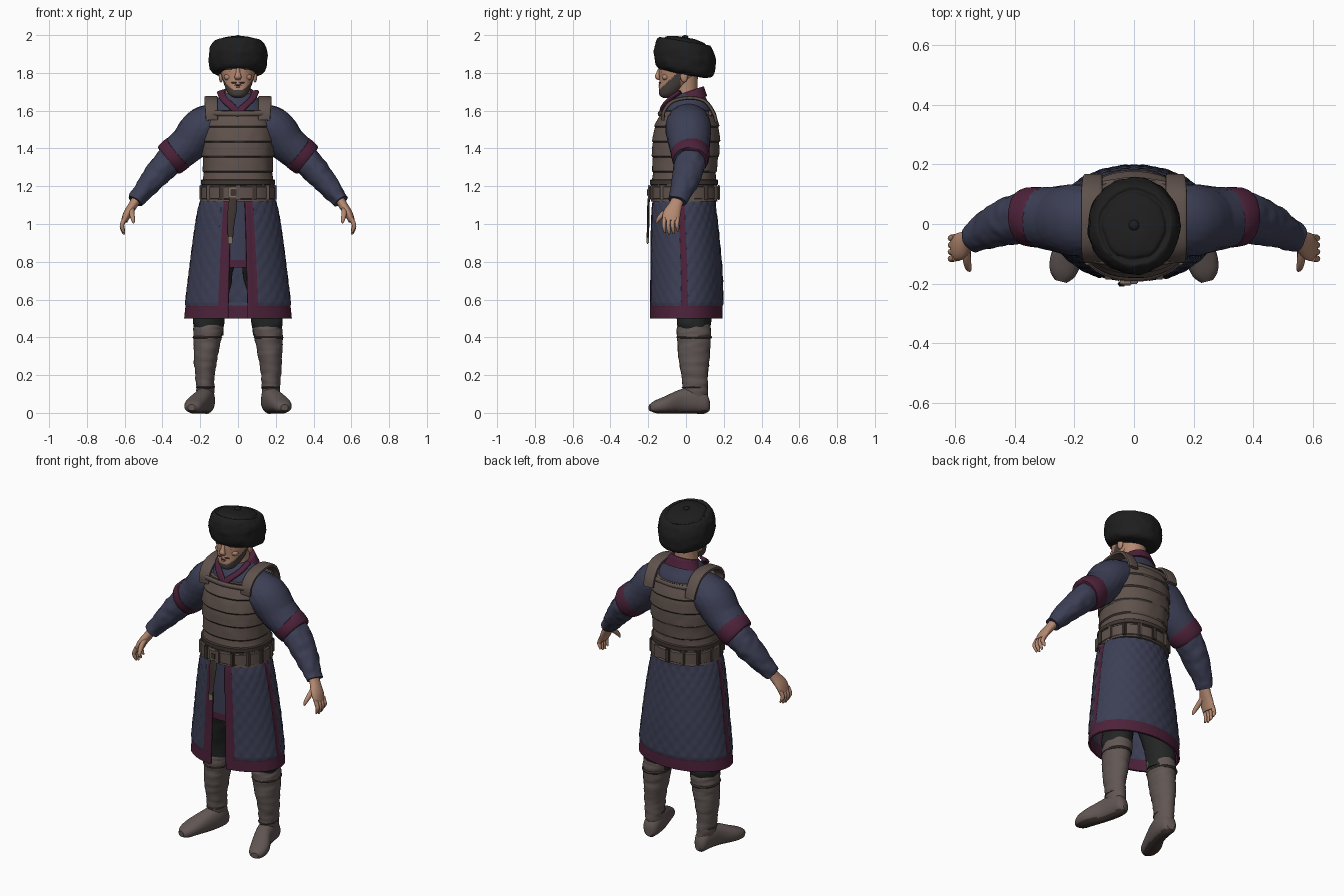
import bpy, bmesh, math
from mathutils import Vector, noise

if "Cube" in bpy.data.objects:
    bpy.data.objects.remove(bpy.data.objects["Cube"])


def colour(name, r, g, b):
    m = bpy.data.materials.new(name)
    m.use_nodes = True
    m.diffuse_color = (r, g, b, 1)
    bsdf = m.node_tree.nodes["Principled BSDF"]
    bsdf.inputs["Base Color"].default_value = (r, g, b, 1)
    bsdf.inputs["Roughness"].default_value = 0.9
    return m


NAVY = colour("navy_cloth", .045, .049, .09)
MAROON = colour("maroon_trim", .075, .016, .042)
LEATHER = colour("brown_leather", .115, .084, .073)
DARK = colour("dark_leather", .05, .036, .031)
BOOT = colour("boot_leather", .12, .095, .088)
FUR = colour("black_fur", .013, .013, .013)
SKIN = colour("skin", .46, .25, .165)
BEARD = colour("beard_grey", .07, .055, .05)
TROUSER = colour("dark_trousers", .017, .019, .018)
METAL = colour("dull_brass", .22, .17, .12)


def finish(name, bm, mats, angle=40):
    bmesh.ops.recalc_face_normals(bm, faces=bm.faces)
    me = bpy.data.meshes.new(name)
    bm.to_mesh(me)
    bm.free()
    for m in mats:
        me.materials.append(m)
    ob = bpy.data.objects.new(name, me)
    bpy.context.collection.objects.link(ob)
    bpy.ops.object.select_all(action='DESELECT')
    ob.select_set(True)
    bpy.context.view_layer.objects.active = ob
    bpy.ops.object.shade_smooth_by_angle(angle=math.radians(angle))
    return ob


def smooth_path(st, n):
    """Catmull-Rom samples through the stations."""
    out = []
    for i in range(len(st) - 1):
        a, b, c, d = (st[max(0, min(len(st) - 1, i + k))] for k in (-1, 0, 1, 2))
        for k in range(n):
            t = k / n
            out.append([.5 * (2 * q + (r - p) * t + (2 * p - 5 * q + 4 * r - s) * t * t
                              + (3 * q - p - 3 * r + s) * t ** 3)
                        for p, q, r, s in zip(a, b, c, d)])
    return out + [list(st[-1])]


def loft(name, stations, mats, seg=32, steps=4, hint=(0, 1, 0), axis=None, power=2,
         bump=None, paint=None, angles=None, side=1):
    """Skin elliptical rings (x, y, z, radius1, radius2) along a path."""
    path = smooth_path([(s[0] * side, *s[1:]) for s in stations], steps)
    closed = angles is None
    angles = angles or [2 * math.pi * k / seg for k in range(seg)]
    bm = bmesh.new()
    rings = []
    for i, (x, y, z, r1, r2) in enumerate(path):
        nxt, prv = path[min(i + 1, len(path) - 1)], path[max(i - 1, 0)]
        t = Vector(axis) if axis else Vector(nxt[:3]) - Vector(prv[:3])
        t.normalize()
        v = Vector(hint) - t * t.dot(Vector(hint))
        v.normalize()
        u = v.cross(t)
        ring = []
        for a in angles:
            c, s = math.cos(a), math.sin(a)
            e = 2 / power
            d = (u * math.copysign(abs(c) ** e, c) * r1 + v * math.copysign(abs(s) ** e, s) * r2)
            p = Vector((x, y, z)) + d
            if bump:
                p += d.normalized() * bump(p, a)
            ring.append(bm.verts.new(p))
        rings.append(ring)
    n = len(angles)
    for lo, hi in zip(rings, rings[1:]):
        for k in range(n if closed else n - 1):
            j = (k + 1) % n
            f = bm.faces.new((lo[k], lo[j], hi[j], hi[k]))
            if paint:
                f.material_index = paint(f.calc_center_median(), (angles[k] + angles[j]) / 2)
    if closed:
        bm.faces.new(rings[0])
        bm.faces.new(rings[-1])
    return finish(name, bm, mats)


def blob(name, pos, size, mat, cube=False, bevel=0.0):
    bm = bmesh.new()
    if cube:
        bmesh.ops.create_cube(bm, size=1)
    else:
        bmesh.ops.create_uvsphere(bm, u_segments=16, v_segments=10, radius=.5)
    for v in bm.verts:
        v.co = Vector(pos) + Vector(a * b for a, b in zip(v.co, size))
    if bevel:
        bmesh.ops.bevel(bm, geom=bm.edges[:], offset=bevel, segments=2, affect='EDGES')
    return finish(name, bm, [mat])


def wrinkle(size, amp):
    return lambda p, a: amp * noise.noise(p * size)


def quilt(p, a):
    return .005 * abs(math.sin(a * 12 + p.z * 38) * math.sin(a * 12 - p.z * 38)) ** .5


# Armoured vest with overlapping rows
def lames(p, a):
    return .007 * (1 - ((p.z - 1.119) % .08) / .08) + .002 * noise.noise(p * 20)


def seams(c, a):
    return 1 if (c.z - 1.12) % .08 > .073 and noise.noise(c * 9) > -.12 else 0


UP = (0, 0, 1)
loft("vest", [(0, -.01, 1.12, .192, .17), (0, -.012, 1.2, .186, .166), (0, -.008, 1.28, .18, .166),
              (0, -.003, 1.36, .186, .172), (0, 0, 1.44, .19, .174), (0, .005, 1.52, .184, .165),
              (0, .01, 1.6, .165, .135)], [LEATHER, DARK], seg=96, steps=10, axis=UP, power=2.3,
     bump=lames, paint=seams)
loft("upper_torso", [(0, .01, 1.48, .17, .15), (0, .012, 1.6, .155, .128), (0, .015, 1.65, .12, .1),
                     (0, .02, 1.69, .08, .075)], [NAVY], axis=UP, seg=48)
for y, z, n in ((-.14, 1.587, "front"), (.148, 1.587, "back")):
    loft("vest_%s_edge" % n, [(-.14, y * .86, z, .014, .01), (0, y, z - .003, .014, .01),
                              (.14, y * .86, z, .014, .01)], [LEATHER], seg=12)

# Belt, loops, buckle and hanging strap
loft("belt", [(0, -.011, z, .193 + d, .176 + d) for z, d in
              ((1.13, 0), (1.135, .007), (1.195, .007), (1.2, 0))], [LEATHER], seg=64, steps=1,
     axis=UP, power=2.2)
loft("upper_belt", [(0, -.011, z, .19 + d, .174 + d) for z, d in
                    ((1.205, 0), (1.21, .006), (1.232, .006), (1.236, 0))], [DARK], seg=64, steps=1,
     axis=UP, power=2.2)
for i in range(14):
    a = 2 * math.pi * (i + .5) / 14
    c, s = math.cos(a), math.sin(a)
    blob("belt_loop_%d" % i, (.199 * c, -.011 + .184 * s, 1.167),
         (.014 + .014 * abs(s), .014 + .014 * abs(c), .08), DARK if i % 2 else LEATHER, True, .004)
blob("buckle", (-.025, -.195, 1.167), (.055, .014, .06), METAL, True, .005)
blob("buckle_centre", (-.025, -.2, 1.167), (.032, .012, .036), DARK, True, .003)
loft("hanging_strap", [(-.025, -.196, 1.14, .02, .006), (-.03, -.2, 1.08, .024, .006),
                       (-.037, -.2, 1, .018, .006), (-.04, -.203, .93, .014, .006)], [DARK], seg=12)
blob("strap_tip", (-.041, -.203, .915), (.026, .013, .04), METAL, True, .004)

# Long coat skirt, open at the front, trimmed at hem, slit and sides
SLIT, EDGE, SIDE0, SIDE1 = .185, .39, 1.44, 1.62


def span(a, b, n):
    return [a + (b - a) * k / n for k in range(n)]


half = span(SLIT, EDGE, 5) + span(EDGE, SIDE0, 26) + span(SIDE0, SIDE1, 4) + span(SIDE1, math.pi, 36)
full = [a - math.pi / 2 for a in half + [math.pi] + [2 * math.pi - a for a in reversed(half)]]


def turn(a):
    a += math.pi / 2
    return min(a, 2 * math.pi - a)


def trimmed(c, a):
    return 1 if c.z < .567 or turn(a) < EDGE or SIDE0 < turn(a) < SIDE1 else 0


def skirt_bump(p, a):
    return -.002 if trimmed(p, a) else quilt(p, a)


skirt = loft("coat_skirt", [(0, 0, .5, .287, .196), (0, 0, .567, .28, .196), (0, -.002, .75, .258, .192),
                            (0, -.01, .95, .232, .182), (0, -.015, 1.08, .21, .172),
                            (0, -.013, 1.14, .19, .165)], [NAVY, MAROON], steps=12, axis=UP,
             bump=skirt_bump, paint=trimmed, angles=full)
thick = skirt.modifiers.new("thickness", 'SOLIDIFY')
thick.thickness = .012
loft("inner_tunic", [(0, -.01, .77, .2, .155), (0, -.01, .81, .198, .155), (0, -.01, .95, .19, .155),
                     (0, -.01, 1.13, .17, .15)], [NAVY, MAROON], axis=UP, seg=48,
     paint=lambda c, a: int(c.z < .812))

# Limbs, built for both sides
for s, n in ((1, "left"), (-1, "right")):
    loft(n + "_sleeve", [(.05, .015, 1.555, .085, .1), (.18, .012, 1.512, .107, .118),
                         (.265, .018, 1.422, .097, .106), (.365, .025, 1.34, .086, .09)],
         [NAVY], seg=48, steps=12, side=s, bump=lambda p, a: quilt(p, a) * .8)
    loft(n + "_sleeve_cuff", [(.313, .021, 1.382, .089, .097), (.319, .022, 1.377, .097, .102),
                              (.36, .025, 1.343, .094, .098), (.37, .025, 1.335, .086, .09)],
         [MAROON], seg=40, steps=2, side=s)
    loft(n + "_forearm", [(.33, .028, 1.365, .075, .08), (.39, .018, 1.305, .074, .083),
                          (.46, -.005, 1.225, .062, .072), (.53, -.038, 1.14, .046, .052),
                          (.545, -.046, 1.12, .042, .048)],
         [NAVY], seg=36, steps=8, side=s, bump=wrinkle(28, .007))
    loft(n + "_palm", [(.535, -.042, 1.135, .026, .034), (.556, -.055, 1.1, .024, .036),
                       (.585, -.075, 1.055, .022, .047), (.602, -.08, 1.015, .017, .043)],
         [SKIN], seg=20, side=s)
    for i in range(4):
        y, drop = -.114 + i * .023, (.008, 0, .004, .016)[i]
        loft(n + "_finger_%d" % (i + 1), [(.6, y, 1.03, .012, .012), (.614, y - .003, .995, .012, .011),
                                          (.61, y, .965 + drop, .01, .01),
                                          (.602, y + .002, .945 + drop, .005, .005)],
             [SKIN], seg=10, side=s)
    loft(n + "_thumb", [(.562, -.075, 1.085, .014, .018), (.562, -.118, 1.055, .014, .015),
                        (.556, -.147, 1.025, .011, .011), (.552, -.156, 1.005, .005, .005)],
         [SKIN], seg=12, side=s)

    # Shoulder strap of the vest
    loft(n + "_shoulder_strap", [(.138, -.122, 1.55, .009, .032), (.14, -.116, 1.6, .01, .034),
                                 (.142, -.07, 1.65, .01, .036), (.142, .02, 1.668, .01, .036),
                                 (.142, .1, 1.65, .01, .036), (.14, .145, 1.59, .01, .034),
                                 (.138, .16, 1.54, .009, .032)],
         [LEATHER], seg=16, hint=(1, 0, 0), power=4, side=s)

    # Trousers and boots
    loft(n + "_trouser", [(.15, .04, .41, .07, .075), (.155, .042, .47, .082, .088),
                          (.15, .04, .55, .085, .092), (.125, .02, .72, .095, .11),
                          (.095, 0, .88, .09, .12)], [TROUSER], side=s, axis=UP, steps=8,
         bump=wrinkle(18, .008))
    loft(n + "_boot_shaft", [(.17, .05, .04, .045, .06), (.172, .05, .12, .047, .066),
                             (.175, .045, .2, .052, .07), (.17, .042, .3, .064, .082),
                             (.163, .042, .38, .073, .088), (.157, .042, .44, .078, .09),
                             (.153, .042, .475, .074, .084)], [BOOT], side=s, axis=UP, steps=8,
         bump=lambda p, a: .005 * noise.noise(Vector((p.x * 12, p.y * 12, p.z * 50))))
    for z, x, r, w in ((.4, .162, .078, .007), (.135, .173, .05, .005)):
        loft(n + "_boot_band", [(x, .044, z - w, r - .004, r + .011), (x, .044, z, r + .001, r + .017),
                                (x, .044, z + w, r - .004, r + .011)], [DARK], side=s, axis=UP)
    foot = [(.162, .122, .04, .022, .03), (.166, .1, .055, .042, .055), (.172, .04, .068, .05, .068),
            (.19, -.03, .062, .049, .062), (.225, -.11, .044, .054, .044), (.24, -.165, .033, .044, .031),
            (.246, -.193, .028, .02, .016)]
    loft(n + "_foot", foot, [BOOT, DARK], side=s, hint=UP, power=2.3, axis=(.25 * s, -1, 0),
         bump=lambda p, a: max(0, .004 - p.z), paint=lambda c, a: int(c.z < .012))

# Neck, collar and crossed lapels
loft("neck", [(0, .015, 1.6, .075, .07), (0, .0, 1.7, .066, .062), (0, -.005, 1.82, .07, .07)],
     [SKIN], axis=UP)
loft("collar", [(0, .02, 1.645, .115, .098), (0, .022, 1.675, .098, .086), (0, .024, 1.7, .084, .076),
                (0, .022, 1.705, .076, .07)], [MAROON], axis=(0, -.35, 1), seg=40)
for s, n in ((1, "left"), (-1, "right")):
    loft(n + "_lapel", [(.092, -.03, 1.7, .01, .02), (.075, -.085, 1.662, .01, .019),
                        (.03, -.122, 1.62, .009, .019), (-.005, -.133, 1.585, .008, .018)],
         [MAROON], seg=14, hint=(1, 0, .3), side=s, power=3)

# Head with beard painted along the jaw
loft("head", [(0, -.1, 1.668, .018, .02), (0, -.096, 1.68, .042, .043), (0, -.078, 1.71, .062, .066),
              (0, -.05, 1.76, .08, .091), (0, -.037, 1.82, .093, .106), (0, -.03, 1.9, .093, .105),
              (0, -.03, 1.94, .06, .07)], [SKIN, BEARD], axis=UP, seg=64, steps=10, power=2.15,
     paint=lambda c, a: int(c.y < -.028 and c.z < min(1.81, 1.712 + (c.y + .14) * .95)))
loft("nose", [(0, -.134, 1.83, .009, .01), (0, -.146, 1.8, .012, .012), (0, -.151, 1.778, .018, .014),
              (0, -.14, 1.762, .012, .01)], [SKIN], seg=14, axis=UP)
blob("mouth", (0, -.139, 1.735), (.04, .014, .008), DARK)
blob("lower_lip", (0, -.139, 1.726), (.032, .015, .009), SKIN)
for s, n in ((1, "left"), (-1, "right")):
    blob(n + "_eye", (.037 * s, -.128, 1.805), (.024, .012, .009), DARK)
    blob(n + "_brow", (.038 * s, -.131, 1.822), (.042, .018, .01), BEARD)
    blob(n + "_moustache", (.02 * s, -.137, 1.748), (.036, .016, .008), BEARD)
    blob(n + "_cheek", (.05 * s, -.108, 1.778), (.05, .04, .035), SKIN)
    blob(n + "_ear", (.09 * s, -.01, 1.782), (.024, .04, .065), SKIN)

# Fur hat, tipped back, with crown and button
hat = [(1.79, .09), (1.8, .13), (1.83, .15), (1.89, .155), (1.94, .146), (1.967, .127),
       (1.962, .11), (1.976, .095), (1.987, .05), (1.988, .012)]
loft("fur_hat", [(0, -.006, z, r, r * 1.06) for z, r in hat], [FUR], seg=72, steps=6,
     axis=(0, .17, 1), bump=lambda p, a: .005 * noise.noise(p * 22) + .003 * noise.noise(p * 50))
blob("hat_button", (0, -.004, 1.99), (.035, .035, .02), FUR)
